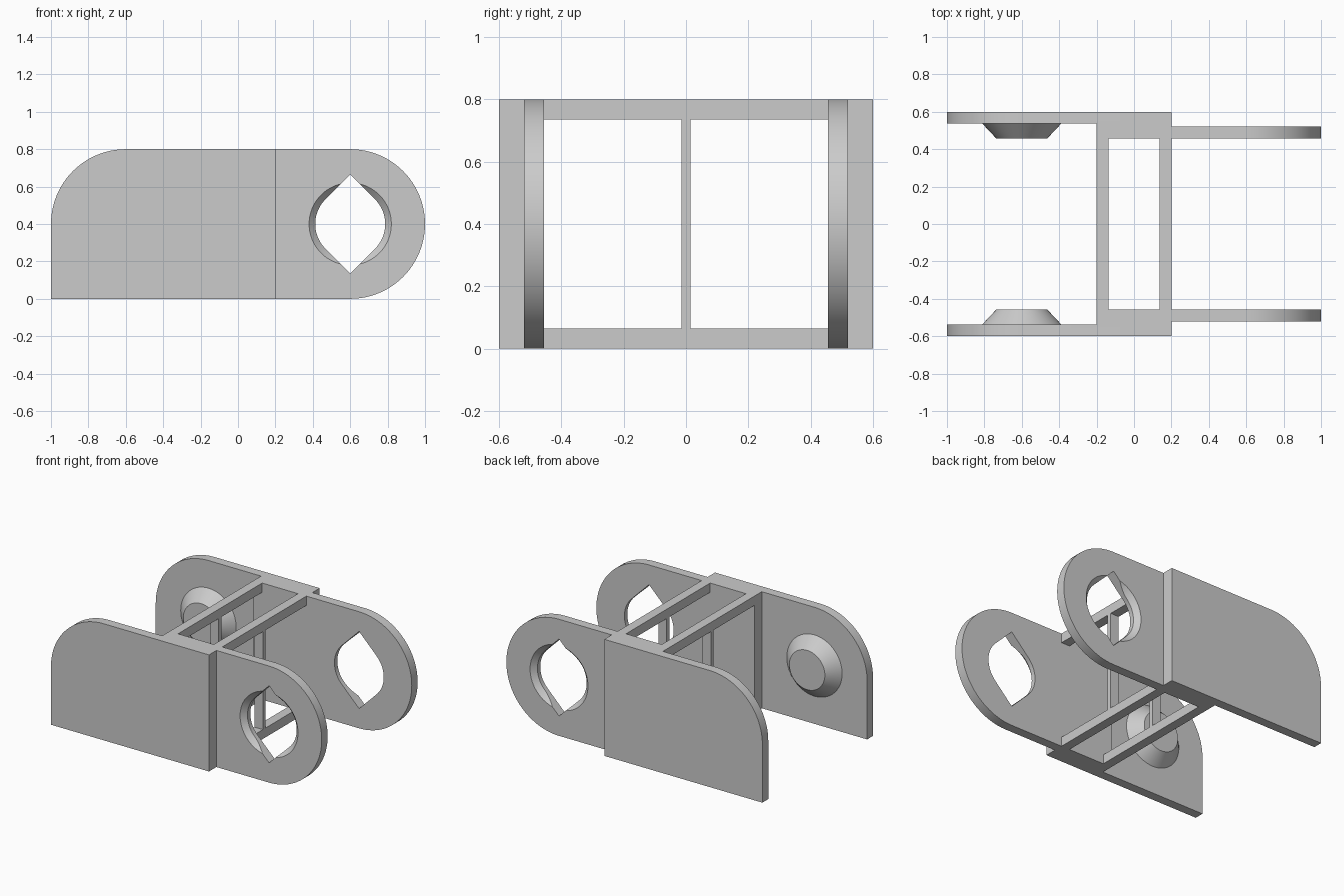
import bpy, bmesh
from math import sin, cos, pi, radians, sqrt
from mathutils import Matrix, Vector

cube = bpy.data.objects.get("Cube")
if cube:
    bpy.data.objects.remove(cube, do_unlink=True)

# Main dimensions
R = 0.4            # end radius and half height
T = 0.064          # plate and bar thickness
OUT, IN = 0.6, 0.456
PIN_X, HOLE_X = -0.6, 0.6
HOLE_R = 0.187

grey = bpy.data.materials.new("plain grey")
grey.use_nodes = True
colour = (0.6, 0.6, 0.6, 1)
grey.diffuse_color = colour
grey.node_tree.nodes["Principled BSDF"].inputs["Base Color"].default_value = colour


def finish(name, bm):
    bmesh.ops.recalc_face_normals(bm, faces=bm.faces)
    mesh = bpy.data.meshes.new(name)
    bm.to_mesh(mesh)
    bm.free()
    mesh.materials.append(grey)
    obj = bpy.data.objects.new(name, mesh)
    bpy.context.collection.objects.link(obj)
    return obj


def prism(name, points, push):
    """Extrude a closed 3D outline along a vector."""
    bm = bmesh.new()
    face = bm.faces.new([bm.verts.new(p) for p in points])
    new = bmesh.ops.extrude_face_region(bm, geom=[face])["geom"]
    verts = [v for v in new if isinstance(v, bmesh.types.BMVert)]
    bmesh.ops.translate(bm, verts=verts, vec=Vector(push))
    return finish(name, bm)


def cone(name, x, y0, y1, r0, r1):
    """Truncated cone along y, radius r0 at y0 and r1 at y1."""
    bm = bmesh.new()
    turn = Matrix.Rotation(radians(-90 if y1 > y0 else 90), 4, "X")
    bmesh.ops.create_cone(bm, cap_ends=True, segments=64, radius1=r0, radius2=r1,
                          depth=abs(y1 - y0),
                          matrix=Matrix.Translation((x, (y0 + y1) / 2, R)) @ turn)
    return finish(name, bm)


def arc(cx, cz, r, start, end, steps):
    angles = [radians(start + (end - start) * i / steps) for i in range(steps + 1)]
    return [(cx + r * cos(a), cz + r * sin(a)) for a in angles]


def boolean(obj, cutter, operation):
    mod = obj.modifiers.new(operation, "BOOLEAN")
    mod.operation, mod.solver, mod.object = operation, "EXACT", cutter
    bpy.context.view_layer.objects.active = obj
    bpy.ops.object.modifier_apply(modifier=mod.name)
    bpy.data.objects.remove(cutter, do_unlink=True)


def smooth(obj):
    bpy.ops.object.select_all(action="DESELECT")
    obj.select_set(True)
    bpy.context.view_layer.objects.active = obj
    bpy.ops.object.shade_smooth_by_angle(angle=radians(30))


# Side silhouette: square lower corner at one end, half round at the other
silhouette = ([(-1, 0)] + arc(-0.6, R, R, 180, 90, 24)[0:]
              + arc(0.6, R, R, 90, -90, 48))
# Stepped plan of one side wall
plan = [(-1.1, OUT), (0.2, OUT), (0.2, IN + T), (1.1, IN + T),
        (1.1, IN), (-0.2, IN), (-0.2, OUT - T), (-1.1, OUT - T)]
# Round hole with a pointed top and bottom
tip = HOLE_R * sqrt(2)
teardrop = (arc(HOLE_X, R, HOLE_R, -45, 45, 20) + [(HOLE_X, R + tip)]
            + arc(HOLE_X, R, HOLE_R, 135, 225, 20) + [(HOLE_X, R - tip)])

for side, s in (("left_side", 1), ("right_side", -1)):
    # Side wall with flared hole
    wall = prism(side + "_wall", [(x, s * y, -0.1) for x, y in plan], (0, 0, 1))
    boolean(wall, prism("outline", [(x, s * 0.3, z) for x, z in silhouette],
                        (0, s * 0.5, 0)), "INTERSECT")
    boolean(wall, prism("hole", [(x, s * 0.4, z) for x, z in teardrop],
                        (0, s * 0.3, 0)), "DIFFERENCE")
    face = IN + T
    boolean(wall, cone("flare", HOLE_X, s * (face + 0.05), s * (face - 0.06),
                       0.22 + 0.05, 0.22 - 0.06), "DIFFERENCE")
    smooth(wall)
    # Conical pivot pin on the inner face of the outer plate
    smooth(cone(side + "_pin", PIN_X, s * (OUT - T + 0.005), s * IN, 0.215, 0.135))


def bar(name, x, y0, y1, z0, z1):
    prism(name, [(x, y0, z0), (x, y1, z0), (x, y1, z1), (x, y0, z1)], (T, 0, 0))


# Two cross frames joining the walls, each with a centre post
for end, x in (("rear", -0.2), ("front", 0.2 - T)):
    bar(end + "_lower_bar", x, -IN, IN, 0, T)
    bar(end + "_upper_bar", x, -IN, IN, 2 * R - T, 2 * R)
    bar(end + "_post", x, -0.015, 0.015, T, 2 * R - T)
